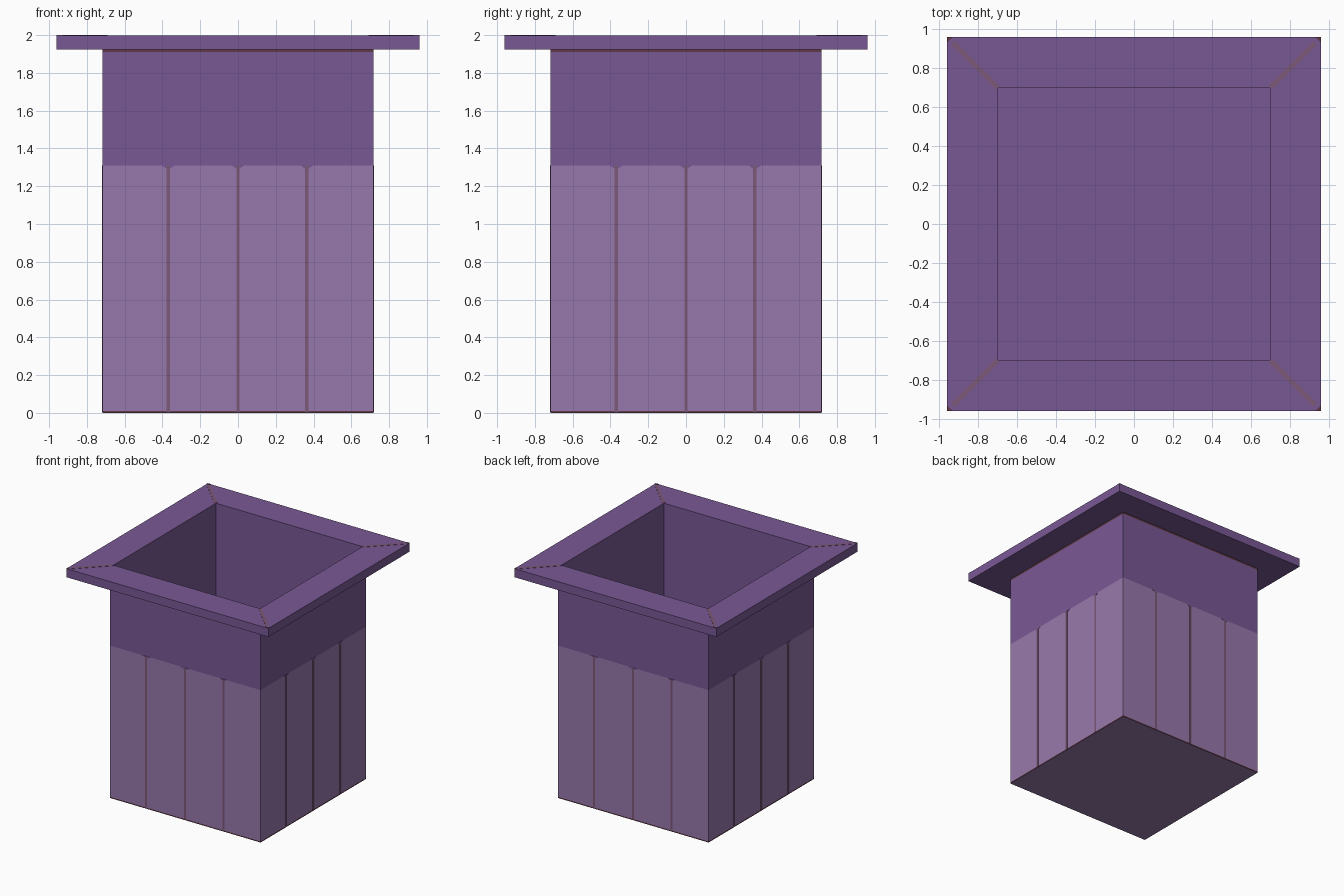
import bpy, bmesh, math
from mathutils import Matrix

if "Cube" in bpy.data.objects:
    bpy.data.objects.remove(bpy.data.objects["Cube"])


def srgb(v):
    v /= 255
    return v / 12.92 if v <= 0.04045 else ((v + 0.055) / 1.055) ** 2.4


def material(name, r, g, b):
    m = bpy.data.materials.new(name)
    m.diffuse_color = (srgb(r), srgb(g), srgb(b), 1)
    m.use_nodes = True
    m.node_tree.nodes["Principled BSDF"].inputs["Base Color"].default_value = m.diffuse_color
    return m


purple = material("deep purple", 121, 88, 149)
pale = material("pale purple", 151, 121, 172)
mauve = material("seam mauve", 124, 88, 120)
brown = material("edge brown", 96, 58, 70)
MATS = [purple, pale, mauve, brown]
PURPLE, PALE, MAUVE, BROWN = range(4)


def finish(name, bm):
    bmesh.ops.recalc_face_normals(bm, faces=bm.faces[:])
    me = bpy.data.meshes.new(name)
    bm.to_mesh(me)
    bm.free()
    for m in MATS:
        me.materials.append(m)
    ob = bpy.data.objects.new(name, me)
    bpy.context.collection.objects.link(ob)
    return ob


def square_lathe(name, profile, mats, caps=None):
    """Sweep (half width, z) points round a square; one material per band."""
    bm = bmesh.new()
    rings = [[bm.verts.new((sx * r, sy * r, z)) for sx, sy in
              ((-1, -1), (1, -1), (1, 1), (-1, 1))] for r, z in profile]
    if caps is None:            # closed ring section
        rings.append(rings[0])
    else:                       # capped at both ends
        bm.faces.new(rings[0]).material_index = caps[0]
        bm.faces.new(rings[-1]).material_index = caps[1]
    for a, b, mi in zip(rings, rings[1:], mats):
        for i in range(4):
            j = (i + 1) % 4
            bm.faces.new((a[i], a[j], b[j], b[i])).material_index = mi
    return finish(name, bm)


def plates(name, outlines, depth, place, mat):
    """Thin plates from 2D outlines, repeated on all four sides."""
    bm = bmesh.new()
    for k in range(4):
        rot = Matrix.Rotation(k * math.pi / 2, 4, 'Z')
        for pts in outlines:
            lo = [bm.verts.new(rot @ place(u, v, 0)) for u, v in pts]
            hi = [bm.verts.new(rot @ place(u, v, depth)) for u, v in pts]
            n = len(pts)
            bm.faces.new(lo)
            bm.faces.new(hi)
            for i in range(n):
                j = (i + 1) % n
                bm.faces.new((lo[i], lo[j], hi[j], hi[i]))
    for f in bm.faces:
        f.material_index = mat
    return finish(name, bm)


from mathutils import Vector

OUT, INN, LIP = 0.717, 0.697, 0.96

# Hollow box: pale lower panels, purple upper band and inside
square_lathe("planter_box",
             [(OUT, 0), (OUT, 0.01), (OUT, 1.31), (OUT, 1.91), (OUT, 1.925),
              (INN, 1.925), (INN, 0.02)],
             [BROWN, PALE, PURPLE, BROWN, PURPLE, PURPLE],
             caps=(PALE, PURPLE))

# Wide flat rim
square_lathe("rim", [(INN, 1.925), (LIP, 1.925), (LIP, 1.998), (INN, 1.998)],
             [PURPLE] * 4)

# Panel seams on every side
w = 0.009
seams = [[(x - w, 0.005), (x + w, 0.005), (x + w, 1.31), (x - w, 1.31)]
         for x in (-0.37, 0.0, 0.365)]
plates("panel_seams", seams, 0.003,
       lambda u, v, d: Vector((u, -OUT - d, v)), MAUVE)

# Clipped upper corners of the panels beside each seam
clips = [[(x - 0.035, 1.311), (x - 0.012, 1.295), (x + 0.012, 1.295),
          (x + 0.035, 1.311)] for x in (-0.37, 0.0, 0.365)]
plates("panel_corners", clips, 0.002,
       lambda u, v, d: Vector((u, -OUT - d, v)), PURPLE)

# Mitre joints across the rim corners
h = 0.009
mitre = [[(0.70 + h, 0.70 - h), (0.93 + h, 0.93 - h),
          (0.93 - h, 0.93 + h), (0.70 - h, 0.70 + h)]]
plates("rim_mitres", mitre, 0.002,
       lambda u, v, d: Vector((u, v, 1.998 + d)), MAUVE)

# Dark worn tips of the rim
tip = [[(LIP, LIP), (LIP - 0.03, LIP), (LIP, LIP - 0.03)]]
plates("rim_tips", tip, 0.002,
       lambda u, v, d: Vector((u, v, 1.998 + d)), BROWN)
